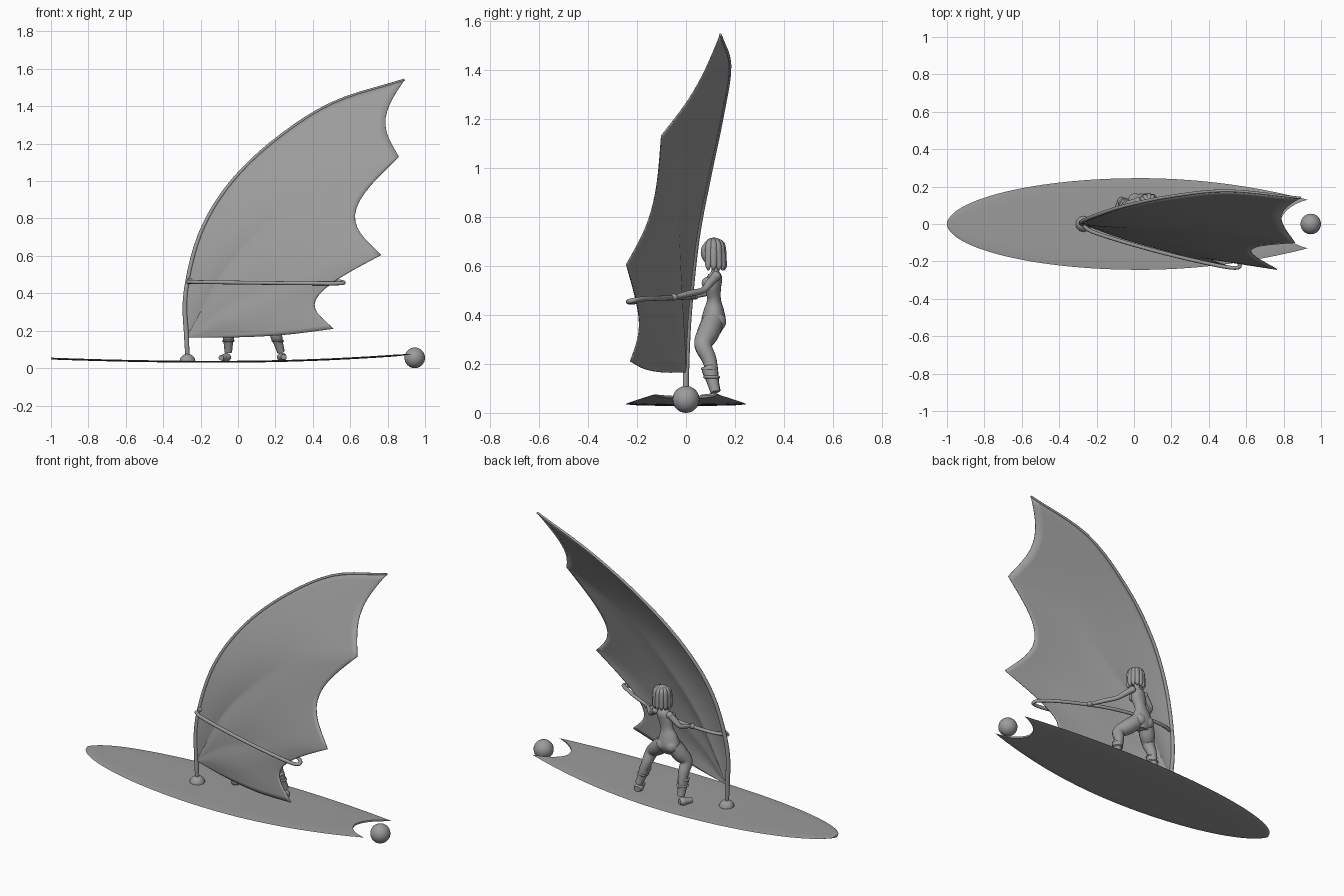
import bpy, bmesh, math
from mathutils import Vector

if "Cube" in bpy.data.objects:
    bpy.data.objects.remove(bpy.data.objects["Cube"])

grey = bpy.data.materials.new("dark_grey")
grey.diffuse_color = (0.33, 0.33, 0.33, 1)
grey.use_nodes = True
grey.node_tree.nodes["Principled BSDF"].inputs["Base Color"].default_value = grey.diffuse_color


def finish(name, bm, angle=40):
    bmesh.ops.remove_doubles(bm, verts=bm.verts, dist=1e-5)
    bmesh.ops.recalc_face_normals(bm, faces=bm.faces)
    me = bpy.data.meshes.new(name)
    bm.to_mesh(me)
    bm.free()
    me.shade_smooth()
    me.set_sharp_from_angle(angle=math.radians(angle))
    me.materials.append(grey)
    ob = bpy.data.objects.new(name, me)
    bpy.context.collection.objects.link(ob)
    return ob


def grid(bm, f, nu, nv):
    """Surface f(u, v) with u, v in 0..1."""
    vs = [[bm.verts.new(f(i / nu, j / nv)) for j in range(nv + 1)] for i in range(nu + 1)]
    for i in range(nu):
        for j in range(nv):
            bm.faces.new((vs[i][j], vs[i + 1][j], vs[i + 1][j + 1], vs[i][j + 1]))


def spline(pts, t):
    """Smooth curve through points of any dimension, t in 0..1."""
    n = len(pts) - 1
    s = min(max(t, 0), 1) * n
    i = min(int(s), n - 1)
    f = s - i
    p1, p2 = Vector(pts[i]), Vector(pts[i + 1])
    p0 = Vector(pts[i - 1]) if i > 0 else 2 * p1 - p2
    p3 = Vector(pts[i + 2]) if i + 2 <= n else 2 * p2 - p1
    return 0.5 * (2 * p1 + (p2 - p0) * f + (2 * p0 - 5 * p1 + 4 * p2 - p3) * f * f
                  + (3 * p1 - p0 - 3 * p2 + p3) * f ** 3)


def tube(name, pts, ref=(0, 1, 0), wide=1.0, sides=14, step=5):
    """Tube through (x, y, z, radius) points."""
    bm = bmesh.new()
    n = (len(pts) - 1) * step
    cs = [spline(pts, i / n) for i in range(n + 1)]
    rings = []
    for i, c in enumerate(cs):
        tan = (cs[min(i + 1, n)] - cs[max(i - 1, 0)]).to_3d().normalized()
        a = Vector(ref).cross(tan).normalized()
        b = tan.cross(a)
        rings.append([bm.verts.new(c.to_3d() + c[3] * (a * wide * math.cos(k) + b * math.sin(k)))
                      for k in [2 * math.pi * j / sides for j in range(sides)]])
    for r, q in zip(rings, rings[1:]):
        for j in range(sides):
            k = (j + 1) % sides
            bm.faces.new((r[j], r[k], q[k], q[j]))
    bm.faces.new(rings[0])
    bm.faces.new(rings[-1])
    return finish(name, bm, 60)


def ball(name, loc, r, scale=(1, 1, 1)):
    bm = bmesh.new()
    bmesh.ops.create_uvsphere(bm, u_segments=24, v_segments=16, radius=r)
    for v in bm.verts:
        v.co = Vector([v.co[k] * scale[k] + loc[k] for k in range(3)])
    return finish(name, bm)


# Board: rockered, thin, rounded nose, swallow tail
def half_width(x):
    if x < 0.03:
        return 0.245 * max(0, 1 - ((0.03 - x) / 1.03) ** 2) ** 0.53
    return 0.245 - 0.115 * ((x - 0.03) / 0.9) ** 2


def deck(u, v, drop=0):
    v = 2 * v - 1
    x = -1 + u ** 1.8 * (1.78 + 0.15 * abs(v) ** 1.8)
    z = 0.039 + (0.019 if x < -0.1 else 0.034) * ((x + 0.1) / 0.95) ** 2
    return Vector((x, v * half_width(x), z - 0.004 * abs(v) ** 6 - drop * 0.01 * (1 - abs(v) ** 6)))


bm = bmesh.new()
grid(bm, lambda u, v: deck(u, v), 40, 28)
grid(bm, lambda u, v: deck(u, v, 1), 40, 28)
grid(bm, lambda u, v: deck(1, v, u), 1, 28)
finish("board", bm)
ball("tail_ball", (0.945, 0, 0.055), 0.055)

# Mast foot dome
bm = bmesh.new()
grid(bm, lambda u, v: Vector((-0.27 + 0.042 * math.sin(u * math.pi / 2) * math.cos(v * 2 * math.pi),
                              0.042 * math.sin(u * math.pi / 2) * math.sin(v * 2 * math.pi),
                              0.036 + 0.04 * math.cos(u * math.pi / 2))), 8, 24)
finish("mast_foot", bm)

# Mast and sail ribs fanning from the tack
ribs = [
    [(-.275, 0, .165), (-.28, .012, .4), (-.205, .045, .71), (-.055, .095, .97),
     (.18, .145, 1.205), (.5, .178, 1.415), (.89, .14, 1.542)],
    [(-.275, 0, .165), (-.06, -.02, .53), (.22, -.035, .82), (.49, -.05, 1.01), (.86, -.1, 1.13)],
    [(-.275, 0, .165), (-.07, -.06, .32), (.2, -.125, .44), (.48, -.19, .54), (.765, -.243, .605)],
    [(-.275, 0, .165), (0, -.09, .165), (.25, -.165, .178), (.51, -.227, .21)],
]
n = len(ribs[0])
tube("mast", [(-.27, 0, .06, .011)] + [p + (.013 - .007 * i / (n - 1),) for i, p in enumerate(ribs[0])])

# Sail: bellied panels with scalloped trailing edge
bm = bmesh.new()
for a, b, depth in zip(ribs, ribs[1:], (.045, .14, .23)):
    def panel(u, v):
        t = u * (1 - depth * math.sin(math.pi * v))
        p = spline(a, t).lerp(spline(b, t), v)
        p.y -= 0.012 * math.sin(math.pi * v) * math.sin(math.pi * u)
        return p
    grid(bm, panel, 36, 14)
sail = finish("sail", bm)
mod = sail.modifiers.new("cloth", "SOLIDIFY")
mod.thickness = 0.005
mod.offset = 0

# Wishbone boom
boom = [(-.27, -.01, .461), (-.2, -.05, .46), (.1, -.14, .456), (.4, -.212, .453), (.54, -.235, .453),
        (.565, -.215, .459), (.52, -.175, .465), (.4, -.105, .468), (.2, -.02, .471), (0, .025, .473),
        (-.18, .033, .473), (-.27, .01, .471)]
tube("boom", [p + (.01,) for p in boom], ref=(0, 0, 1), sides=12)

# Rider torso
tube("rider_torso", [(.035, .11, .325, .03), (.035, .112, .37, .05), (.038, .114, .42, .041),
                     (.046, .114, .465, .028), (.058, .11, .52, .034), (.068, .118, .555, .03),
                     (.074, .118, .582, .015), (.079, .113, .63, .014)], wide=1.35, sides=20)
for s in (-1, 1):
    ball("rider_chest", (.058 + s * .024, .088, .53), .024)
    ball("rider_seat", (.035 + s * .028, .126, .372), .038)

# Rider legs, boots and feet: hip, knee, ankle, toe
for side, hip, knee, ankle, toe in (
        ("left", (.004, .108, .37), (-.05, .07, .275), (-.052, .122, .085), (-.09, .075, .055)),
        ("right", (.068, .108, .37), (.175, .07, .275), (.23, .12, .085), (.245, .06, .06))):
    H, K, A = Vector(hip), Vector(knee), Vector(ankle)
    calf = K.lerp(A, .35) + Vector((0, .01, 0))
    tube(side + "_leg", [(*hip, .045), (*H.lerp(K, .5), .045), (*knee, .036), (*calf, .029), (*ankle, .017)])
    shaft = [K.lerp(A, f) for f in (.46, .52, .75, 1)]
    tube(side + "_boot", [(*p, r) for p, r in zip(shaft, (.028, .032, .025, .02))])
    for f in (.5, .68):
        ball(side + "_boot_cuff", K.lerp(A, f), .034, (1, 1, .3))
    heel = Vector((A.x, A.y + .014, .058))
    mid = heel.lerp(Vector(toe), .5)
    tube(side + "_foot", [(*heel, .016), (*heel.lerp(mid, .5), .023), (*mid, .02), (*toe, .014)],
         ref=(0, 0, 1), wide=1.15)

# Rider arms and hands gripping the boom
for side, sh, el, ha in (
        ("left", (.022, .122, .552), (-.035, .108, .497), (-.065, .035, .476)),
        ("right", (.115, .122, .557), (.185, .07, .5), (.29, -.05, .472))):
    S, E, W = Vector(sh), Vector(el), Vector(ha)
    tube(side + "_arm", [(*S, .018), (*S.lerp(E, .5), .017), (*E, .013), (*E.lerp(W, .45), .013), (*W, .009)],
         ref=(0, 0, 1))
    ball(side + "_shoulder", S, .02)
    ball(side + "_hand", W, .016, (1.1, 1.1, .9))

# Head and shoulder-length hair
ball("rider_head", (.08, .1, .655), .042, (.8, .95, 1.15))
ball("hair_cap", (.08, .114, .67), .045, (.92, 1, 1))
for i in range(9):
    a = math.radians(-25 + i * 230 / 8)
    c, s = math.cos(a), math.sin(a)
    tube("hair_lock", [(.08 + c * r, .11 + s * r, z, w) for r, z, w in
                       ((.012, .705, .01), (.034, .688, .015), (.039, .65, .017),
                        (.041, .62, .016), (.045, .598, .012), (.043, .582, .004))], sides=10, step=4)
